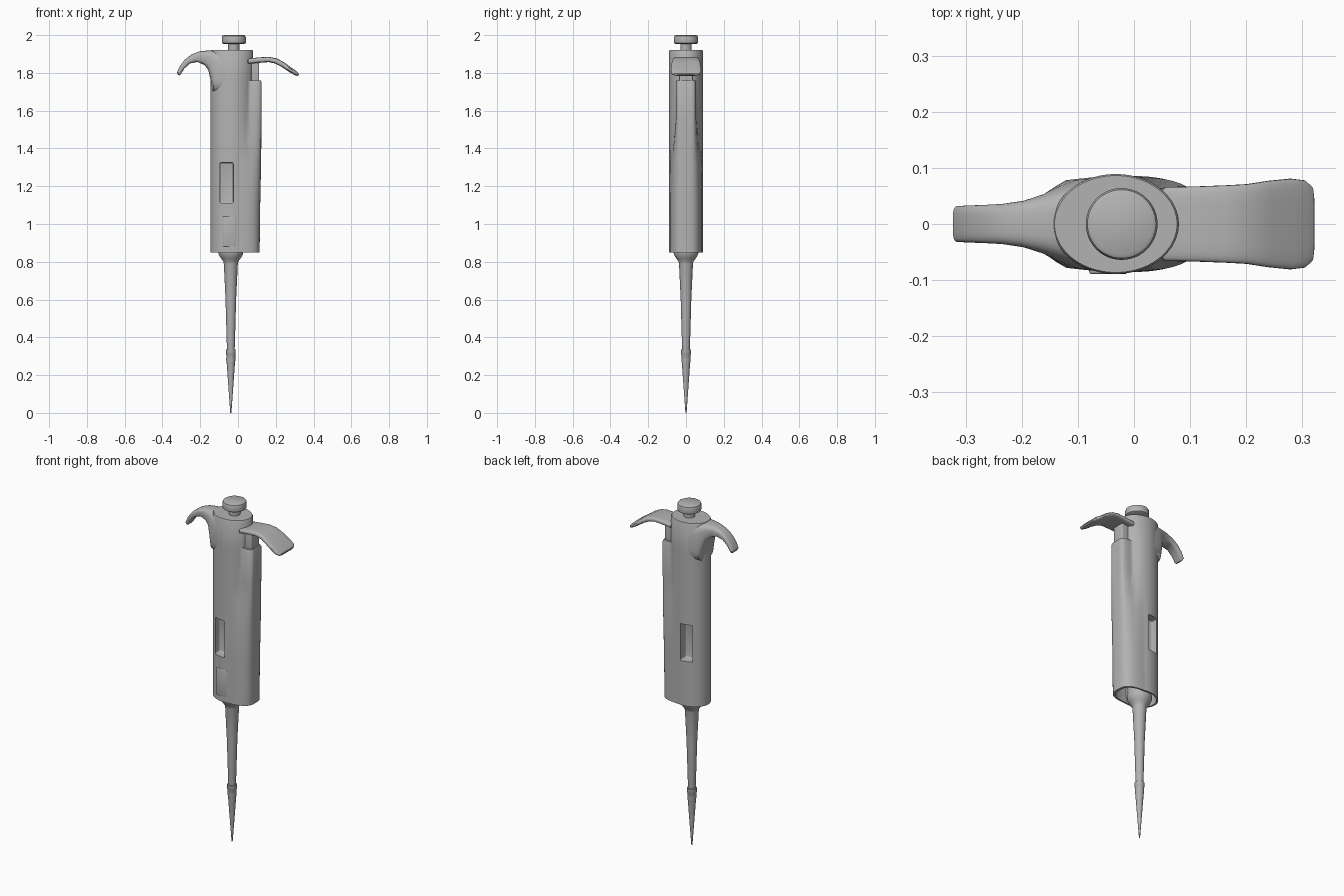
import bpy, bmesh, math

if "Cube" in bpy.data.objects:
    bpy.data.objects.remove(bpy.data.objects["Cube"])

grey = bpy.data.materials.new("mid grey plastic")
grey.use_nodes = True
COLOUR = (0.45, 0.45, 0.45, 1)
grey.diffuse_color = COLOUR
grey.node_tree.nodes["Principled BSDF"].inputs["Base Color"].default_value = COLOUR

CX = -0.0325          # axis of the grip
SHAFT_X = -0.038      # axis of the nozzle and tip


def finish(name, bm):
    bmesh.ops.remove_doubles(bm, verts=bm.verts, dist=0.00005)
    bmesh.ops.recalc_face_normals(bm, faces=bm.faces)
    mesh = bpy.data.meshes.new(name)
    bm.to_mesh(mesh)
    bm.free()
    mesh.materials.append(grey)
    ob = bpy.data.objects.new(name, mesh)
    bpy.context.collection.objects.link(ob)
    smooth(ob)
    return ob


def smooth(ob):
    bpy.ops.object.select_all(action='DESELECT')
    ob.select_set(True)
    bpy.context.view_layer.objects.active = ob
    bpy.ops.object.shade_smooth_by_angle(angle=math.radians(35))


def loft(name, rings):
    """Skin a list of equal-length point rings and cap both ends."""
    bm = bmesh.new()
    rows = [[bm.verts.new(p) for p in ring] for ring in rings]
    n = len(rows[0])
    for a, b in zip(rows, rows[1:]):
        for i in range(n):
            j = (i + 1) % n
            bm.faces.new((a[i], a[j], b[j], b[i]))
    bm.faces.new(rows[0][::-1])
    bm.faces.new(rows[-1])
    return finish(name, bm)


def lathe(name, x, profile, n=40):
    turns = [2 * math.pi * i / n for i in range(n)]
    return loft(name, [[(x + r * math.cos(t), r * math.sin(t), z) for t in turns]
                       for r, z in profile])


def curve_power(v, p):
    return math.copysign(abs(v) ** p, v)


def blade(name, stations, power, n=32):
    """Loft rounded sections, each from upper point, lower point, half width."""
    rings = []
    for tx, tz, bx, bz, w in stations:
        ring = []
        for i in range(n):
            t = 2 * math.pi * i / n
            s, c = curve_power(math.sin(t), power), curve_power(math.cos(t), power)
            ring.append(((tx + bx) / 2 + (tx - bx) / 2 * s, w * c,
                         (tz + bz) / 2 + (tz - bz) / 2 * s))
        rings.append(ring)
    ob = loft(name, rings)
    return ob


def box(name, x, y, z, bevel=0.005):
    bm = bmesh.new()
    bmesh.ops.create_cube(bm, size=1)
    for v in bm.verts:
        for k, (lo, hi) in enumerate((x, y, z)):
            v.co[k] = lo if v.co[k] < 0 else hi
    bmesh.ops.bevel(bm, geom=bm.edges[:], offset=bevel, segments=3,
                    profile=0.5, affect='EDGES')
    return finish(name, bm)


def body_ring(z, rail=None, scale=1.0, n=128):
    """Oval grip section, with an optional squared rail (reach, width, power)."""
    ring = []
    for i in range(n):
        t = 2 * math.pi * i / n
        c, s = math.cos(t), math.sin(t)
        r = 1 / math.hypot(c / 0.1125, s / 0.089)
        if rail and c > 0:
            a, b, p = rail
            r = max(r, ((c / a) ** p + abs(s / b) ** p) ** (-1 / p))
        ring.append((CX + scale * r * c, scale * r * s, z))
    return ring


# Grip: hollow skirt, blended lower rail, separate upper rail, plain oval head
low, mid, high = (0.147, 0.086, 3), (0.155, 0.084, 3.2), (0.157, 0.054, 8)
body = loft("grip_body", [
    body_ring(0.97, low, 0.9), body_ring(0.85, low, 0.9),
    body_ring(0.85, low), body_ring(1.1, (0.15, 0.086, 3)), body_ring(1.33, mid),
    body_ring(1.45, (0.156, 0.064, 5)), body_ring(1.56, high),
    body_ring(1.75, high), body_ring(1.76, (0.153, 0.05, 8)),
    body_ring(1.76), body_ring(1.915), body_ring(1.92, None, 0.97)])

# Window recesses on both sides
for side in (-1, 1):
    cutter = box("window_cutter", (-0.095, -0.025),
                 sorted((side * 0.035, side * 0.2)), (1.11, 1.325), 0.006)
    cutter.hide_render = True
    cut = body.modifiers.new("window", 'BOOLEAN')
    cut.operation = 'DIFFERENCE'
    cut.solver = 'EXACT'
    cut.object = cutter
    bpy.context.view_layer.objects.active = body
    bpy.ops.object.modifier_apply(modifier="window")
    bpy.data.objects.remove(cutter)
smooth(body)

# Low label plate on the front
blade_plate = box("front_label_plate", (-0.08, -0.012), (-0.0895, -0.07), (0.88, 1.04), 0.005)

# Finger hook curling down on the right
blade("finger_hook", [
    (-0.03, 1.919, -0.05, 1.68, 0.087),
    (-0.09, 1.919, -0.135, 1.70, 0.079),
    (-0.125, 1.919, -0.146, 1.765, 0.068),
    (-0.165, 1.918, -0.157, 1.815, 0.053),
    (-0.205, 1.914, -0.178, 1.842, 0.042),
    (-0.245, 1.898, -0.215, 1.858, 0.036),
    (-0.28, 1.872, -0.254, 1.85, 0.034),
    (-0.307, 1.838, -0.284, 1.823, 0.033),
    (-0.323, 1.803, -0.303, 1.793, 0.032),
    (-0.318, 1.79, -0.308, 1.787, 0.025)], 0.6)

# Ejector lever flaring out on the left, with its stem
blade("ejector_lever", [
    (0.044, 1.868, 0.046, 1.852, 0.055),
    (0.055, 1.876, 0.055, 1.847, 0.066),
    (0.11, 1.882, 0.11, 1.853, 0.067),
    (0.165, 1.885, 0.163, 1.857, 0.069),
    (0.205, 1.877, 0.195, 1.85, 0.071),
    (0.245, 1.855, 0.232, 1.831, 0.077),
    (0.285, 1.825, 0.272, 1.804, 0.081),
    (0.309, 1.81, 0.297, 1.79, 0.078),
    (0.321, 1.798, 0.311, 1.784, 0.066),
    (0.322, 1.791, 0.317, 1.785, 0.05)], 0.5)
box("ejector_stem", (0.06, 0.112), (-0.036, 0.036), (1.72, 1.865))

# Plunger
lathe("plunger_stem", -0.022, [(0.03, 1.9), (0.03, 1.96)])
lathe("plunger_button", -0.022, [
    (0.055, 1.953), (0.063, 1.958), (0.064, 1.965), (0.064, 1.988),
    (0.061, 1.996), (0.054, 2.0)], 48)

# Nozzle shaft and disposable tip
lathe("nozzle_shaft", SHAFT_X, [
    (0.06, 0.98), (0.066, 0.85), (0.064, 0.838), (0.052, 0.818), (0.04, 0.802),
    (0.037, 0.79), (0.028, 0.6), (0.021, 0.35), (0.018, 0.32)])
lathe("tip", SHAFT_X, [
    (0.02, 0.335), (0.026, 0.335), (0.026, 0.31), (0.0235, 0.306),
    (0.0245, 0.28), (0.022, 0.265), (0.011, 0.11), (0.003, 0.0)])
